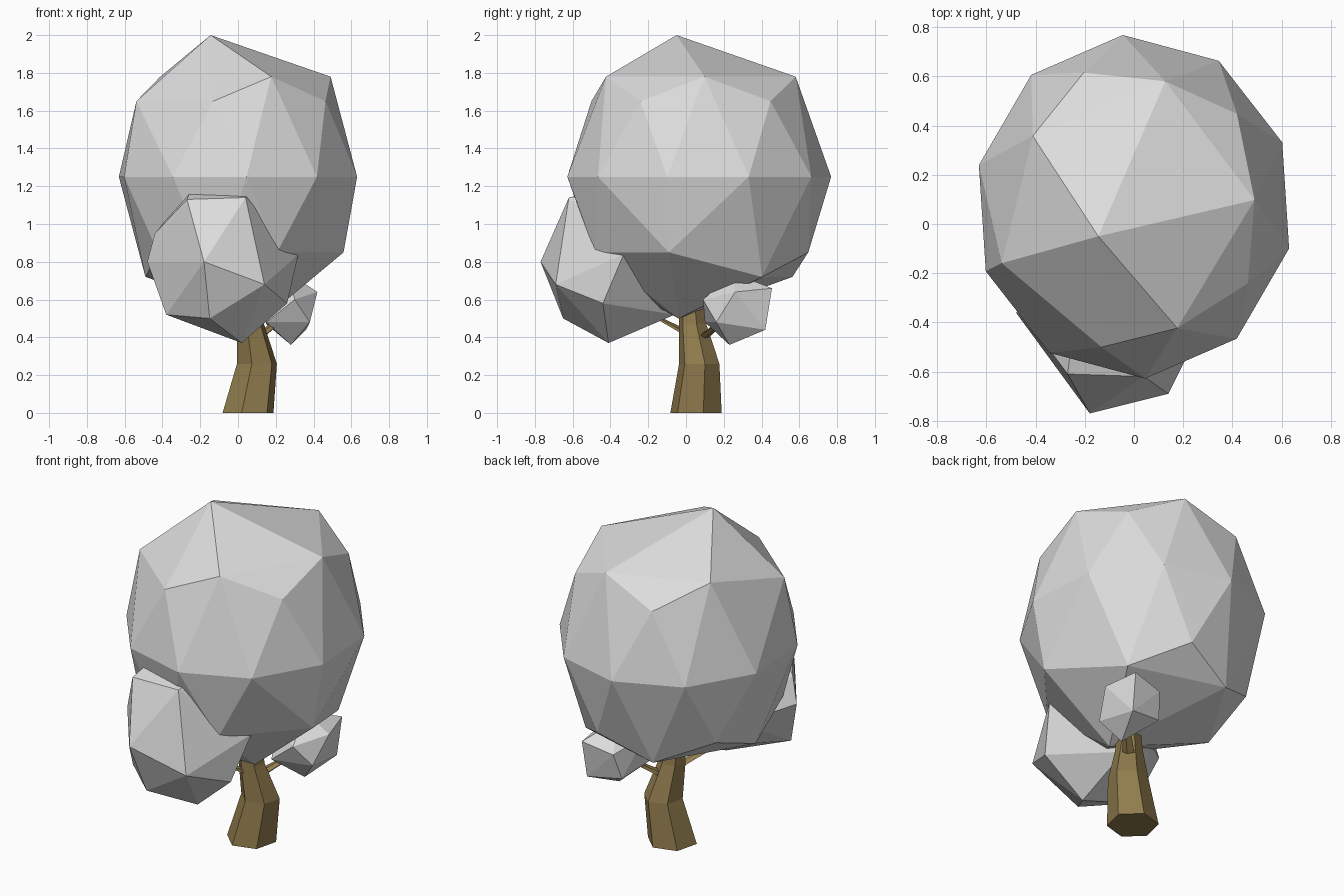
import bpy
import bmesh
from math import sin, cos, radians
from mathutils import Vector

cube = bpy.data.objects.get("Cube")
if cube:
    bpy.data.objects.remove(cube, do_unlink=True)


def make_material(name, color):
    mat = bpy.data.materials.new(name)
    mat.use_nodes = True
    mat.diffuse_color = color
    mat.node_tree.nodes["Principled BSDF"].inputs["Base Color"].default_value = color
    return mat


foliage_grey = make_material("foliage_grey", (0.72, 0.72, 0.72, 1))
bark_brown = make_material("bark_brown", (0.28, 0.2, 0.075, 1))


def finish(bm, name, mat):
    bmesh.ops.recalc_face_normals(bm, faces=bm.faces[:])
    mesh = bpy.data.meshes.new(name)
    bm.to_mesh(mesh)
    bm.free()
    mesh.materials.append(mat)
    obj = bpy.data.objects.new(name, mesh)
    bpy.context.collection.objects.link(obj)
    return obj


def faceted_clump(name, points):
    """Leaf clump: the faceted hull around a few corner points."""
    bm = bmesh.new()
    for point in points:
        bm.verts.new(point)
    result = bmesh.ops.convex_hull(bm, input=bm.verts[:])
    loose = set(result["geom_interior"]) | set(result["geom_unused"])
    loose = [v for v in loose if isinstance(v, bmesh.types.BMVert)]
    bmesh.ops.delete(bm, geom=loose, context="VERTS")
    return finish(bm, name, foliage_grey)


def ring(z, radius, angles):
    """Corners of the crown at one height, on a slightly oval plan."""
    return [(0.65 * radius * cos(radians(a)),
             0.07 + 0.7 * radius * sin(radians(a)), z) for a in angles]


def tapered_limb(name, stations, sides, turn):
    """Bent limb lofted through (centre, radius) stations with level rings."""
    bm = bmesh.new()
    loops = []
    for centre, radius in stations:
        loop = []
        for i in range(sides):
            a = radians(turn + i * 360 / sides)
            offset = Vector((cos(a), sin(a), 0)) * radius
            loop.append(bm.verts.new(Vector(centre) + offset))
        loops.append(loop)
    for low, high in zip(loops, loops[1:]):
        for i in range(sides):
            j = (i + 1) % sides
            bm.faces.new((low[i], low[j], high[j], high[i]))
    bm.faces.new(loops[0])
    bm.faces.new(loops[-1])
    return finish(bm, name, bark_brown)


# Main crown: leaning poles, two staggered rings each side of a ten-corner belt
crown = [(-0.145, -0.05, 2.0), (0.14, -0.04, 0.5)]
crown += ring(1.78, 0.755, [3 + 72 * k for k in (0, 1, 2, 4)])
crown += ring(1.65, 0.84, [40 + 72 * k for k in (0, 1, 3, 4)])
crown += ring(1.65, 0.89, [201.6])
crown += ring(1.25, 1.0, [22 + 36 * k for k in range(10)])
crown += ring(0.85, 0.85, [4 + 72 * k for k in (1, 2, 3, 4)])
crown += ring(0.85, 0.89, [-15])
crown += ring(0.72, 0.755, [39 + 72 * k for k in range(4)])
faceted_clump("main_crown", crown)

# Front clump
faceted_clump("front_clump", [
    (-0.18, -0.77, 0.8), (0.14, -0.69, 0.68), (0.26, -0.44, 0.58),
    (0.32, -0.33, 0.84), (0.02, -0.41, 0.37), (-0.15, -0.65, 0.5),
    (-0.38, -0.45, 0.52), (-0.27, -0.61, 1.13), (0.04, -0.62, 1.14),
    (-0.48, -0.36, 0.8), (-0.44, -0.38, 0.95), (-0.25, -0.45, 1.18),
    (0.07, -0.45, 1.17), (0.02, -0.06, 0.52), (-0.25, -0.15, 0.7),
])

# Small back clump
faceted_clump("back_clump", [
    (0.28, 0.23, 0.36), (0.38, 0.16, 0.48), (0.42, 0.26, 0.64),
    (0.36, 0.42, 0.44), (0.37, 0.455, 0.66), (0.15, 0.1, 0.48),
    (0.15, 0.39, 0.47), (0.3, 0.09, 0.6), (0.18, 0.43, 0.62),
    (0.13, 0.2, 0.66), (0.27, 0.25, 0.74),
])

# Bent six-sided trunk
tapered_limb("trunk", [
    ((0.053, 0.053, 0), 0.14),
    ((0.1, 0.07, 0.26), 0.11),
    ((0.065, 0.035, 0.47), 0.075),
    ((0.06, 0.025, 0.65), 0.06),
], 6, 16)

# Branches reaching into the two lower clumps
tapered_limb("front_branch", [
    ((0.06, 0.01, 0.42), 0.035),
    ((-0.05, -0.14, 0.5), 0.022),
    ((-0.1, -0.25, 0.56), 0.015),
], 5, 0)
tapered_limb("back_branch", [
    ((0.08, 0.06, 0.38), 0.04),
    ((0.17, 0.15, 0.45), 0.028),
    ((0.25, 0.24, 0.54), 0.018),
], 5, 30)
